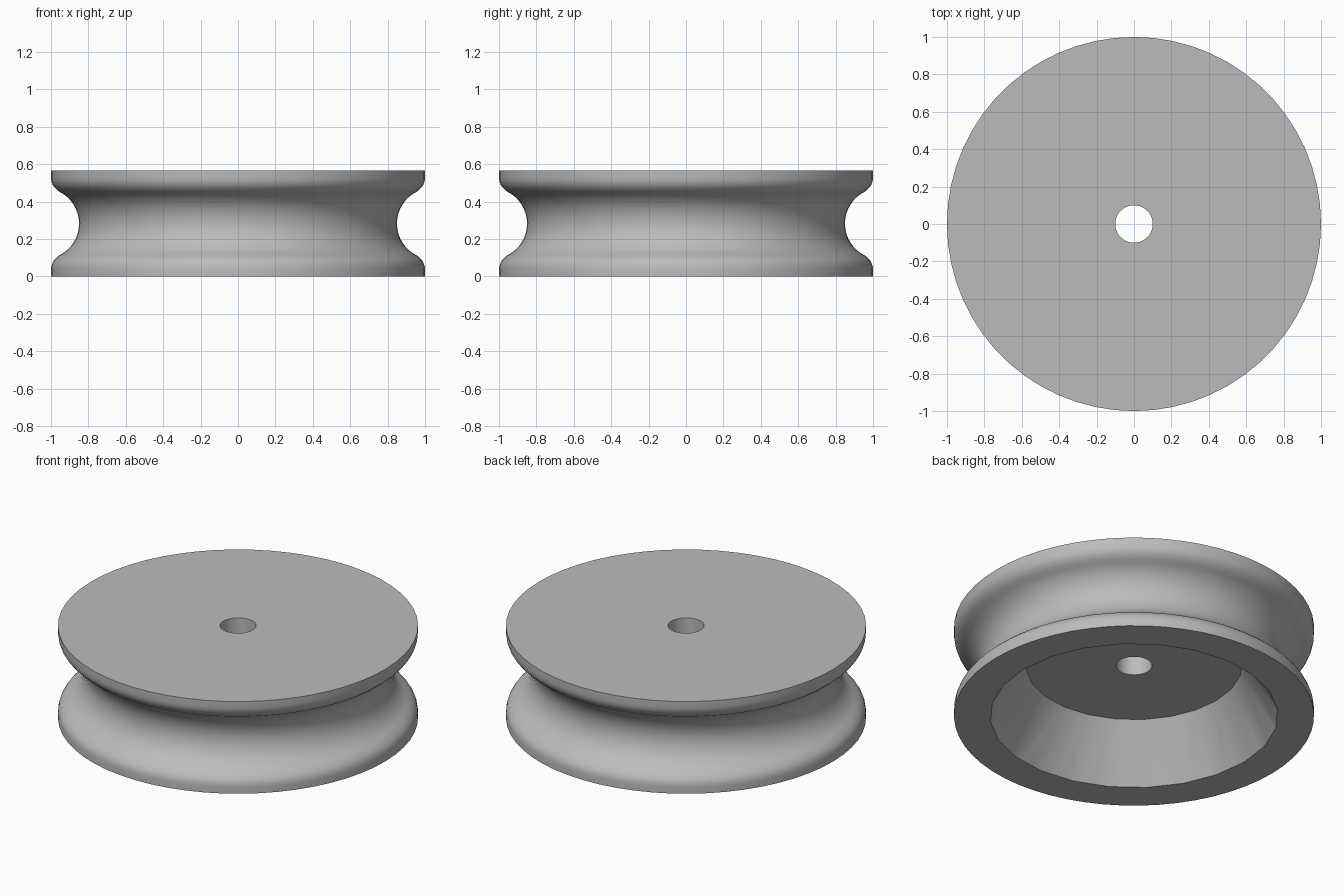
import bpy, bmesh
from math import sin, cos, radians, tau

cube = bpy.data.objects.get("Cube")
if cube:
    bpy.data.objects.remove(cube, do_unlink=True)

HEIGHT = 0.565
MID = HEIGHT / 2
BORE = 0.1

grey = bpy.data.materials.new("plain grey")
grey.use_nodes = True
colour = (0.5, 0.5, 0.5, 1)
grey.diffuse_color = colour
grey.node_tree.nodes["Principled BSDF"].inputs["Base Color"].default_value = colour


def arc(cx, cz, r, start, end, steps):
    """Points along an arc in the profile plane, angles in degrees."""
    angles = [radians(start + (end - start) * i / steps) for i in range(steps + 1)]
    return [(cx + r * cos(a), cz + r * sin(a)) for a in angles]


def to_object(name, bm):
    bmesh.ops.recalc_face_normals(bm, faces=bm.faces)
    mesh = bpy.data.meshes.new(name)
    bm.to_mesh(mesh)
    bm.free()
    mesh.materials.append(grey)
    obj = bpy.data.objects.new(name, mesh)
    bpy.context.collection.objects.link(obj)
    return obj


def lathe(name, profile, sides):
    """Revolve a closed profile around the vertical axis."""
    bm = bmesh.new()
    rings = [[bm.verts.new((r * cos(tau * i / sides), r * sin(tau * i / sides), z))
              for i in range(sides)] for r, z in profile]
    for a, b in zip(rings, rings[1:] + rings[:1]):
        for i in range(sides):
            j = (i + 1) % sides
            bm.faces.new((a[i], a[j], b[j], b[i]))
    return to_object(name, bm)


# Upper half of the rim: groove, rounded lip, then the straight edge
upper = arc(1.04, MID, 0.19, 180, 116, 8)
upper += arc(0.92, 0.527, 0.08, -64, 0, 5)[1:]
upper.append((1.0, HEIGHT))
lower = [(r, HEIGHT - z) for r, z in reversed(upper[1:])]
wheel = lathe("grooved_wheel", [(BORE, 0)] + lower + upper + [(BORE, HEIGHT)], 60)

# Tapered recess in the underside
bm = bmesh.new()
bmesh.ops.create_cone(bm, cap_ends=True, segments=24, radius1=0.85, radius2=0.6, depth=0.4)
bmesh.ops.translate(bm, verts=bm.verts, vec=(0, 0, 0.12))
recess = to_object("recess_cutter", bm)
recess.hide_render = True

cut = wheel.modifiers.new("underside recess", 'BOOLEAN')
cut.operation = 'DIFFERENCE'
cut.solver = 'EXACT'
cut.object = recess

# Apply the cut, discard the cutter and smooth the curved surfaces
bpy.ops.object.select_all(action='DESELECT')
wheel.select_set(True)
bpy.context.view_layer.objects.active = wheel
bpy.ops.object.modifier_apply(modifier=cut.name)
bpy.data.objects.remove(recess, do_unlink=True)
bpy.ops.object.shade_smooth_by_angle(angle=radians(30))
